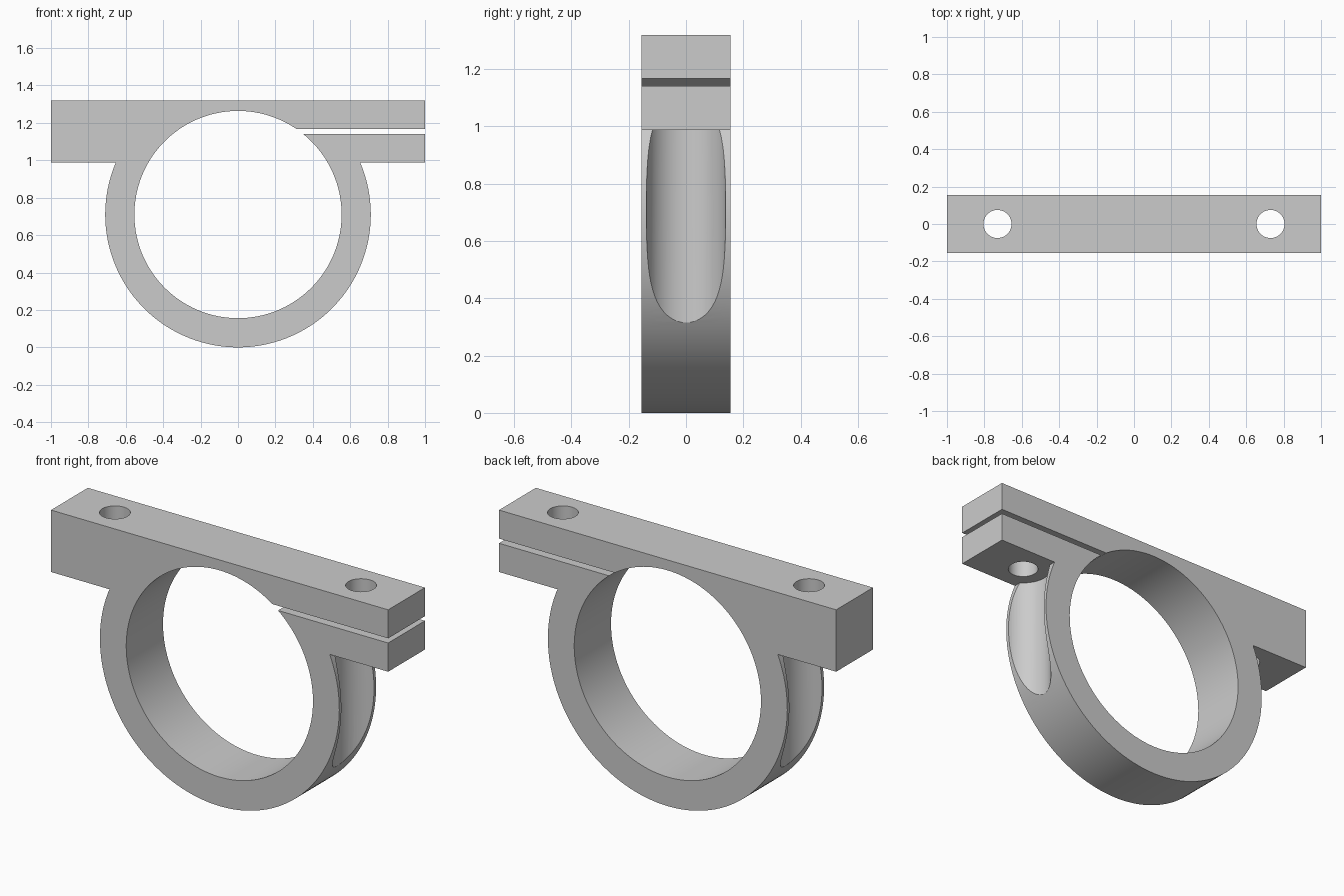
import bpy, bmesh
from math import sin, cos, asin, acos, pi, sqrt

if "Cube" in bpy.data.objects:
    bpy.data.objects.remove(bpy.data.objects["Cube"])

CZ, R_OUT, R_IN = 0.71, 0.71, 0.554      # ring centre height and radii
HALF_Y = 0.156
BAR_LO, BAR_HI = 0.988, 1.32             # clamp bar heights
SLOT_LO, SLOT_HI = 1.142, 1.167          # split between the jaws
BOLT_X, BOLT_R, RELIEF_R = 0.73, 0.075, 0.14


def arc(radius, a0, a1, n):
    return [(radius * cos(a0 + (a1 - a0) * i / n), CZ + radius * sin(a0 + (a1 - a0) * i / n))
            for i in range(n + 1)]


def make_object(name, bm):
    bmesh.ops.recalc_face_normals(bm, faces=bm.faces)
    mesh = bpy.data.meshes.new(name)
    bm.to_mesh(mesh)
    bm.free()
    obj = bpy.data.objects.new(name, mesh)
    bpy.context.collection.objects.link(obj)
    return obj


# Split clamp: one outline running round the outside, in through the slot and round the bore
a_bar = asin((BAR_LO - CZ) / R_OUT)
a_lo = asin((SLOT_LO - CZ) / R_IN)
a_hi = asin((SLOT_HI - CZ) / R_IN)
outline = [(1, SLOT_HI), (1, BAR_HI), (-1, BAR_HI), (-1, BAR_LO)]
outline += arc(R_OUT, pi - a_bar, 2 * pi + a_bar, 96)
outline += [(1, BAR_LO), (1, SLOT_LO)]
outline += arc(R_IN, a_lo, a_hi - 2 * pi, 128)

bm = bmesh.new()
face = bm.faces.new([bm.verts.new((x, -HALF_Y, z)) for x, z in outline])
extruded = bmesh.ops.extrude_face_region(bm, geom=[face])["geom"]
bmesh.ops.translate(bm, vec=(0, 2 * HALF_Y, 0),
                    verts=[v for v in extruded if isinstance(v, bmesh.types.BMVert)])
clamp = make_object("split_ring_clamp", bm)


# Stepped cutter: bolt hole through the bar, wider relief groove down the ring side
def bolt_cutter(name, x, n=64):
    bm = bmesh.new()
    levels = [(RELIEF_R, -0.2), (RELIEF_R, BAR_LO), (BOLT_R, BAR_LO), (BOLT_R, 1.6)]
    loops = [[bm.verts.new((x + r * cos(2 * pi * i / n), r * sin(2 * pi * i / n), z))
              for i in range(n)] for r, z in levels]
    for a, b in zip(loops, loops[1:]):
        for i in range(n):
            j = (i + 1) % n
            bm.faces.new((a[i], a[j], b[j], b[i]))
    bm.faces.new(loops[0][::-1])
    bm.faces.new(loops[-1])
    return make_object(name, bm)


bpy.context.view_layer.objects.active = clamp
clamp.select_set(True)
for side, x in (("left", -BOLT_X), ("right", BOLT_X)):
    cutter = bolt_cutter(side + "_bolt_cutter", x)
    cutter.hide_render = True
    mod = clamp.modifiers.new(side + "_bolt_hole", 'BOOLEAN')
    mod.operation = 'DIFFERENCE'
    mod.solver = 'EXACT'
    mod.object = cutter
    bpy.ops.object.modifier_apply(modifier=mod.name)
    bpy.data.objects.remove(cutter)

# Smooth curved walls, crisp edges
bpy.ops.object.shade_smooth_by_angle(angle=pi / 9)
